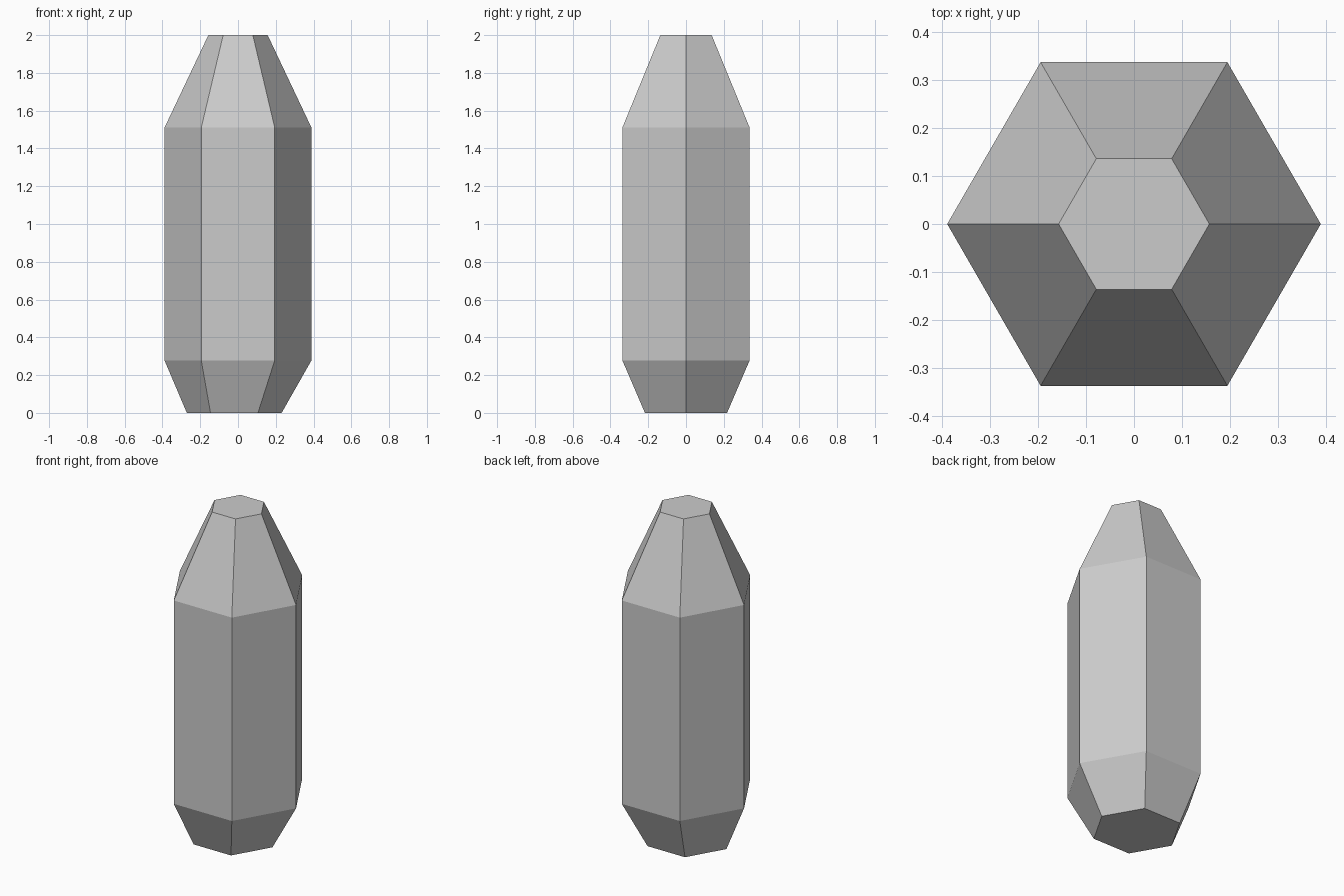
import bpy, bmesh
from math import cos, sin, tau

if "Cube" in bpy.data.objects:
    bpy.data.objects.remove(bpy.data.objects["Cube"])

SIDES = 6
# Rings from base to tip: (height, radius, x offset)
RINGS = [(0.0, 0.251, -0.02), (0.278, 0.389, 0.0), (1.51, 0.389, 0.0), (2.0, 0.157, 0.0)]

# Hexagonal crystal: tapered foot, straight shaft, tapered tip
bm = bmesh.new()
loops = [[bm.verts.new((dx + r * cos(tau * i / SIDES), r * sin(tau * i / SIDES), z))
          for i in range(SIDES)] for z, r, dx in RINGS]
for low, high in zip(loops, loops[1:]):
    for i in range(SIDES):
        j = (i + 1) % SIDES
        bm.faces.new((low[i], low[j], high[j], high[i]))

# Flat end caps
bm.faces.new(loops[0][::-1])
bm.faces.new(loops[-1])

mesh = bpy.data.meshes.new("crystal")
bm.to_mesh(mesh)
bm.free()
bpy.context.collection.objects.link(bpy.data.objects.new("crystal", mesh))
